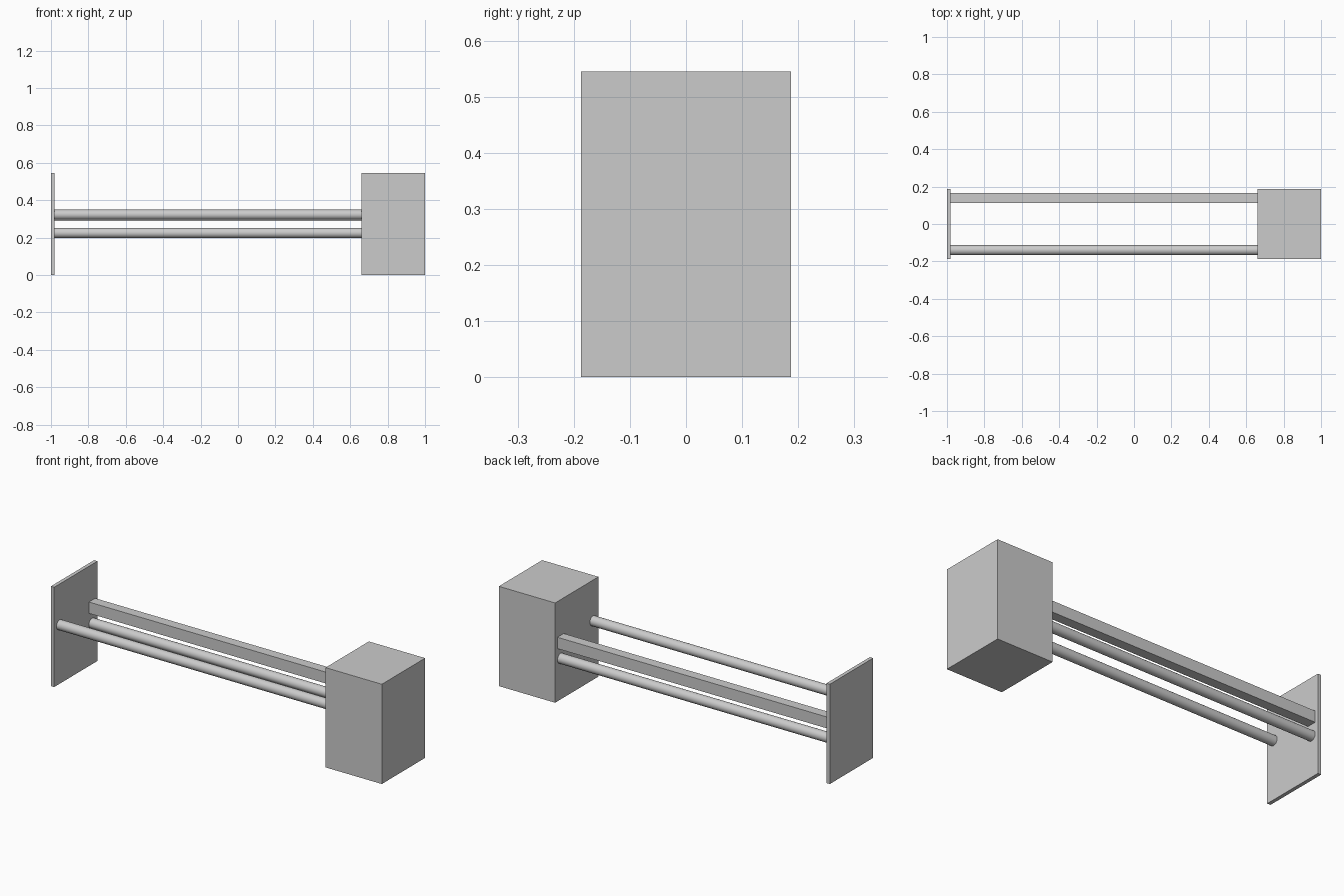
import bpy
from math import pi

cube = bpy.data.objects.get("Cube")
if cube:
    bpy.data.objects.remove(cube, do_unlink=True)

grey = bpy.data.materials.new("light_grey")
grey.use_nodes = True
grey.diffuse_color = (0.6, 0.6, 0.6, 1)
grey.node_tree.nodes["Principled BSDF"].inputs["Base Color"].default_value = (0.6, 0.6, 0.6, 1)

HALF_DEPTH, HEIGHT = 0.187, 0.545
PLATE_X, BOX_X = -0.98, 0.66      # inner faces of the two ends
RAIL_Y, RADIUS = 0.14, 0.027


def finish(name):
    ob = bpy.context.object
    ob.name = name
    ob.data.materials.append(grey)
    return ob


def block(name, x, y, z):
    """Box spanning the given (low, high) ranges."""
    spans = (x, y, z)
    bpy.ops.mesh.primitive_cube_add(size=1, location=[(a + b) / 2 for a, b in spans])
    bpy.context.object.scale = [b - a for a, b in spans]
    bpy.ops.object.transform_apply(location=False, rotation=False, scale=True)
    return finish(name)


def rod(name, y, z):
    """Round rail running between the two ends."""
    bpy.ops.mesh.primitive_cylinder_add(
        vertices=32, radius=RADIUS, depth=BOX_X - PLATE_X,
        location=((PLATE_X + BOX_X) / 2, y, z), rotation=(0, pi / 2, 0))
    bpy.ops.object.shade_smooth_by_angle()
    return finish(name)


# Ends
depth = (-HALF_DEPTH, HALF_DEPTH)
block("end_plate", (-1, PLATE_X), depth, (0, HEIGHT))
block("end_box", (BOX_X, 1), depth, (0, HEIGHT))

# Rails: one round at the front, a square bar above a round one at the back
rod("front_rod", -RAIL_Y, 0.323)
rod("back_rod", RAIL_Y, 0.225)
block("back_square_bar", (PLATE_X, BOX_X),
      (RAIL_Y - RADIUS, RAIL_Y + RADIUS), (0.288, 0.35))
